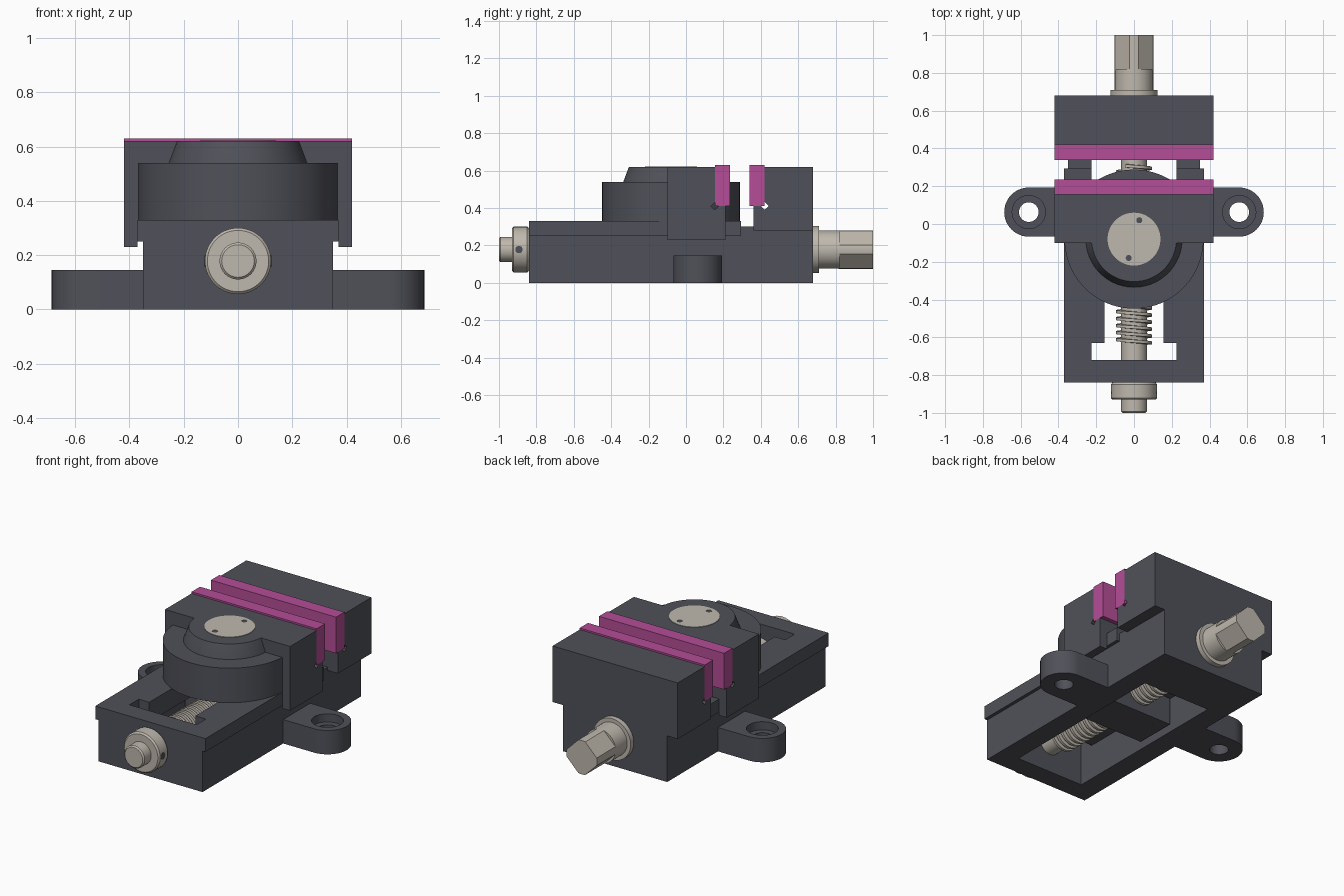
import bpy, bmesh
from math import sin, cos, pi, radians

old = bpy.data.objects.get("Cube")
if old:
    bpy.data.objects.remove(old)


def material(name, rgb):
    m = bpy.data.materials.new(name)
    m.use_nodes = True
    m.diffuse_color = (*rgb, 1)
    m.node_tree.nodes["Principled BSDF"].inputs["Base Color"].default_value = (*rgb, 1)
    return m


IRON = material("dark iron", (0.08, 0.083, 0.1))
STEEL = material("pale steel", (0.52, 0.48, 0.42))
PINK = material("magenta", (0.46, 0.075, 0.31))
AXIS_Z = 0.178   # height of the lead screw


def loft(name, rings, mat):
    """Skin a stack of point rings and cap both ends."""
    bm = bmesh.new()
    loops = [[bm.verts.new(p) for p in ring] for ring in rings]
    n = len(loops[0])
    for a, b in zip(loops, loops[1:]):
        for i in range(n):
            j = (i + 1) % n
            bm.faces.new((a[i], a[j], b[j], b[i]))
    bm.faces.new(loops[0])
    bm.faces.new(loops[-1])
    bmesh.ops.recalc_face_normals(bm, faces=bm.faces)
    me = bpy.data.meshes.new(name)
    bm.to_mesh(me)
    bm.free()
    me.materials.append(mat)
    ob = bpy.data.objects.new(name, me)
    bpy.context.collection.objects.link(ob)
    return ob


def place(axis, u, v, h):
    return {"x": (h, u, v), "y": (u, h, v), "z": (u, v, h)}[axis]


def prism(name, axis, pts, lo, hi, mat):
    return loft(name, [[place(axis, u, v, h) for u, v in pts] for h in (lo, hi)], mat)


def box(name, x, y, z, mat=IRON):
    pts = [(x[0], y[0]), (x[1], y[0]), (x[1], y[1]), (x[0], y[1])]
    return prism(name, "z", pts, z[0], z[1], mat)


def turned(name, axis, centre, profile, mat, n=48):
    """Round part from (radius, position) pairs along an axis."""
    cu, cv = centre
    rings = [[place(axis, cu + r * cos(2 * pi * i / n), cv + r * sin(2 * pi * i / n), h)
              for i in range(n)] for r, h in profile]
    return loft(name, rings, mat)


def select(ob):
    bpy.ops.object.select_all(action="DESELECT")
    ob.select_set(True)
    bpy.context.view_layer.objects.active = ob


def boolean(ob, tool, op="DIFFERENCE"):
    select(ob)
    mod = ob.modifiers.new("cut", "BOOLEAN")
    mod.operation, mod.solver, mod.object = op, "EXACT", tool
    bpy.ops.object.modifier_apply(modifier=mod.name)
    bpy.data.objects.remove(tool)


def smooth(ob):
    select(ob)
    bpy.ops.object.shade_smooth_by_angle(angle=radians(30))


# Base with overhanging slide ledge and T-slot
base = box("base", (-0.35, 0.35), (-0.84, 0.68), (0, 0.3))
boolean(base, box("ledge", (-0.37, 0.37), (-0.84, 0.295), (0.25, 0.33)), "UNION")
for x, y, z in ((0.225, (-0.72, 0.362), (-0.1, 0.21)),
                (0.155, (-0.7, 0.3), (0.1, 0.5)),
                (0.225, (-0.72, -0.63), (0.1, 0.5)),
                (0.225, (0.18, 0.362), (0.1, 0.5))):
    boolean(base, box("cutter", (-x, x), y, z))

# Mounting ears with counterbored holes
for side, s in (("left", 1), ("right", -1)):
    cx, cy, r = 0.557, 0.063, 0.13
    arc = [(s * (cx + r * cos(a)), cy + r * sin(a))
           for a in [pi * (i / 24 - 0.5) for i in range(25)]]
    ear = prism(side + "_ear", "z", [(s * 0.34, cy - r)] + arc + [(s * 0.34, cy + r)],
                0, 0.145, IRON)
    bore = [(0.052, -0.1), (0.052, 0.095), (0.088, 0.095), (0.088, 0.3)]
    boolean(ear, turned("cutter", "z", (s * cx, cy), bore, IRON))
    smooth(ear)

# Jaws: side profiles with a corner relief behind each plate
moving = [(-0.1, 0.33), (0.21, 0.33), (0.21, 0.41), (0.175, 0.41), (0.155, 0.39),
          (0.133, 0.41), (0.155, 0.432), (0.155, 0.62), (-0.1, 0.62)]
fixed = [(0.36, 0.28), (0.68, 0.28), (0.68, 0.62), (0.42, 0.62), (0.42, 0.432),
         (0.442, 0.41), (0.42, 0.39), (0.4, 0.41), (0.36, 0.41)]
prism("moving_jaw", "x", moving, -0.42, 0.42, IRON)
prism("fixed_jaw", "x", fixed, -0.42, 0.42, IRON)
for side, s in (("left", 1), ("right", -1)):
    box(side + "_jaw_skirt", sorted((s * 0.37, s * 0.42)), (-0.1, 0.21), (0.23, 0.33))

# Jaw plates with two screw holes each
for name, y in (("moving_plate", (0.155, 0.235)), ("fixed_plate", (0.34, 0.42))):
    plate = box(name, (-0.42, 0.42), y, (0.41, 0.63), PINK)
    for x in (-0.215, 0.215):
        hole = [(0.04, y[0] - 0.1), (0.04, y[1] + 0.1)]
        boolean(plate, turned("cutter", "y", (x, 0.52), hole, PINK, 32))
    smooth(plate)

# Rounded front of the moving jaw, its conical boss and the steel cap
PIVOT = (0, -0.08)
smooth(turned("jaw_drum", "z", PIVOT, [(0.368, 0.33), (0.368, 0.54)], IRON, 96))
smooth(turned("jaw_cone", "z", PIVOT, [(0.257, 0.53), (0.255, 0.54), (0.225, 0.62)], IRON, 72))
cap = turned("pivot_cap", "z", PIVOT, [(0.14, 0.6), (0.14, 0.623)], STEEL, 64)
for s in (1, -1):
    spot = (s * 0.028, PIVOT[1] + s * 0.1)
    boolean(cap, turned("cutter", "z", spot, [(0.016, 0.61), (0.016, 0.7)], STEEL, 20))
    turned("cap_hole", "z", spot, [(0.016, 0.605), (0.016, 0.612)], IRON, 20)
smooth(cap)

# Sliding nut under the moving jaw
box("nut_block", (-0.215, 0.215), (-0.2, 0.05), (0.04, 0.205))
box("nut_neck", (-0.15, 0.15), (-0.2, 0.05), (0.2, 0.34))

# Lead screw: shaft, collars and drive end
CORE = (0, AXIS_Z)
smooth(turned("screw_shaft", "y", CORE, [(0.06, -1), (0.068, -0.992), (0.068, 0.7)], STEEL))
smooth(turned("front_collar", "y", CORE,
              [(0.113, -0.93), (0.122, -0.921), (0.122, -0.849), (0.115, -0.84)], STEEL, 64))
smooth(turned("rear_flange", "y", CORE, [(0.125, 0.68), (0.125, 0.71)], STEEL, 64))
smooth(turned("rear_spindle", "y", CORE, [(0.102, 0.71), (0.102, 0.82)], STEEL))
for s in (1, -1):
    turned("set_screw", "x", (-0.893, AXIS_Z), [(0.02, s * 0.1), (0.02, s * 0.123)], IRON, 20)

# Square drive with rounded corners
corners = [(0.103 * cos(a), AXIS_Z + 0.103 * sin(a))
           for a in [radians(90 * k + d) for k in range(4) for d in (-13, -6, 0, 6, 13)]]
smooth(prism("drive_square", "y", corners, 0.815, 1.0, STEEL))

# Square-cut helical thread
PITCH, STEPS, START, END = 0.037, 24, -0.63, 0.31
rings = []
for i in range(int((END - START) / PITCH * STEPS)):
    a, y = 2 * pi * i / STEPS, START + PITCH * i / STEPS
    rings.append([(r * cos(a), y + d, AXIS_Z + r * sin(a))
                  for r, d in ((0.06, -0.01), (0.094, -0.008), (0.094, 0.008), (0.06, 0.01))])
smooth(loft("screw_thread", rings, STEEL))
